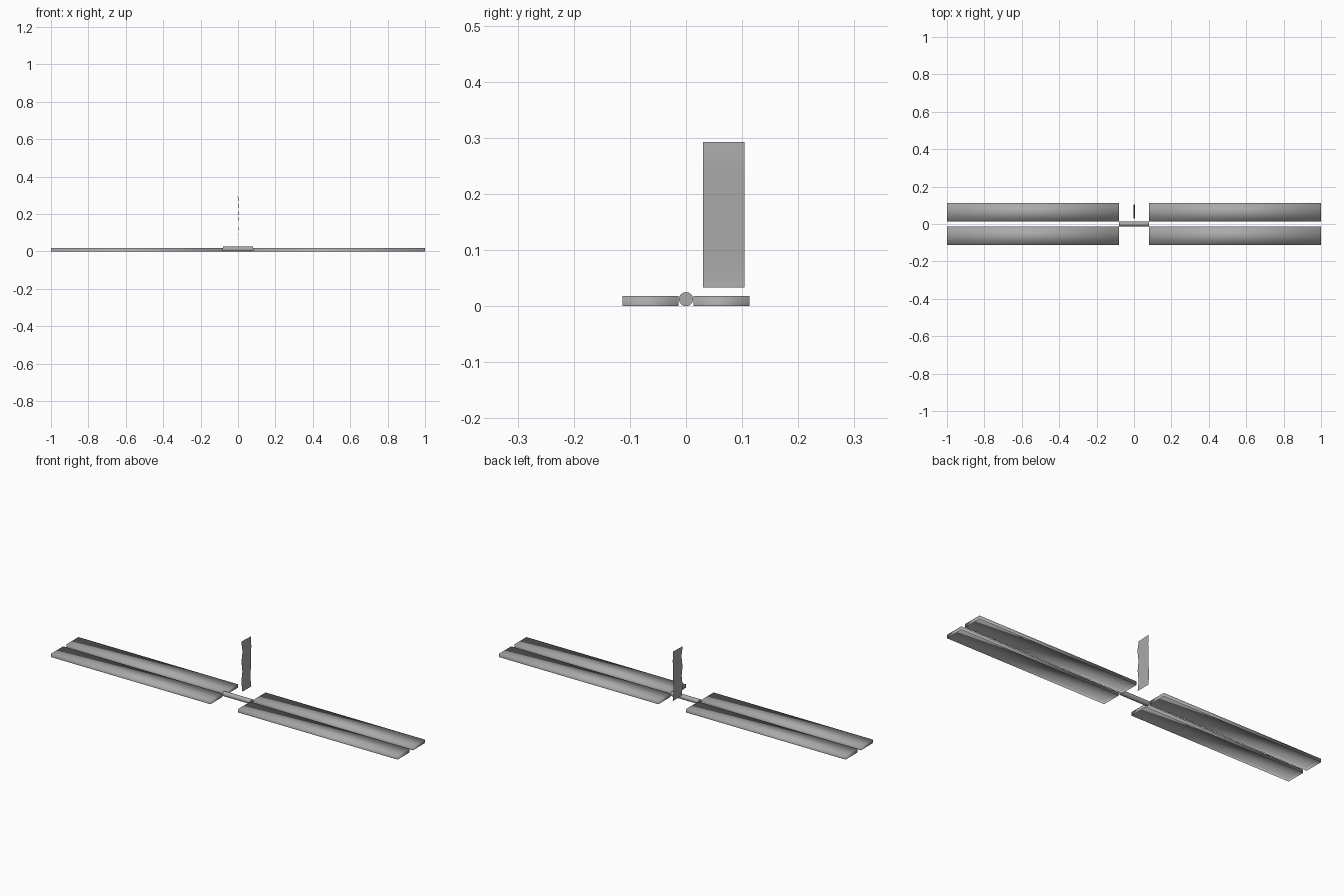
import bpy
import bmesh
from mathutils import Matrix

cube = bpy.data.objects.get("Cube")
if cube:
    bpy.data.objects.remove(cube, do_unlink=True)

GREY = (0.4, 0.4, 0.4, 1)
grey = bpy.data.materials.new("plain_grey")
grey.use_nodes = True
grey.diffuse_color = GREY
grey.node_tree.nodes["Principled BSDF"].inputs["Base Color"].default_value = GREY


def add_part(name, bm):
    """Turn a bmesh into a smooth-shaded grey object."""
    for face in bm.faces:
        face.smooth = True
    mesh = bpy.data.meshes.new(name)
    bm.to_mesh(mesh)
    bm.free()
    mesh.materials.append(grey)
    obj = bpy.data.objects.new(name, mesh)
    bpy.context.collection.objects.link(obj)
    return obj


def panel(name, side_x, side_y):
    """Shallow tray, open underneath, with soft corner shading."""
    length, width, height = 0.92, 0.1, 0.018
    bm = bmesh.new()
    place = Matrix.Translation((side_x * 0.54, side_y * 0.063, height / 2))
    bmesh.ops.create_cube(bm, size=1, matrix=place @ Matrix.Diagonal((length, width, height, 1)))
    bm.normal_update()
    bottom = [f for f in bm.faces if f.normal.z < -0.5]
    bmesh.ops.delete(bm, geom=bottom, context='FACES')
    add_part(name, bm)


# Four long panels, two on each side
for sx, x_name in ((1, "left"), (-1, "right")):
    for sy, y_name in ((-1, "front"), (1, "back")):
        panel(f"{x_name}_{y_name}_panel", sx, sy)

# Rod joining the two sides
bm = bmesh.new()
bmesh.ops.create_cone(bm, cap_ends=True, segments=32, radius1=0.0125, radius2=0.0125, depth=0.16,
                      matrix=Matrix.Translation((0, 0, 0.0125)) @ Matrix.Rotation(1.5708, 4, 'Y'))
rod = add_part("connecting_rod", bm)
bpy.context.view_layer.objects.active = rod
rod.select_set(True)
bpy.ops.object.shade_smooth_by_angle()

# Upright crinkled strip: (x at front edge, x at back edge, z) for each fold
folds = [(0.004, 0.004, 0.033), (-0.002, -0.002, 0.084), (0.004, 0.002, 0.138),
         (-0.001, 0.001, 0.188), (0.005, 0.004, 0.242), (-0.002, 0.001, 0.293)]
bm = bmesh.new()
rows = [[bm.verts.new((xf, 0.03, z)), bm.verts.new((xb, 0.104, z))] for xf, xb, z in folds]
for low, high in zip(rows, rows[1:]):
    bm.faces.new((low[0], low[1], high[1], high[0]))
add_part("crinkled_strip", bm)
